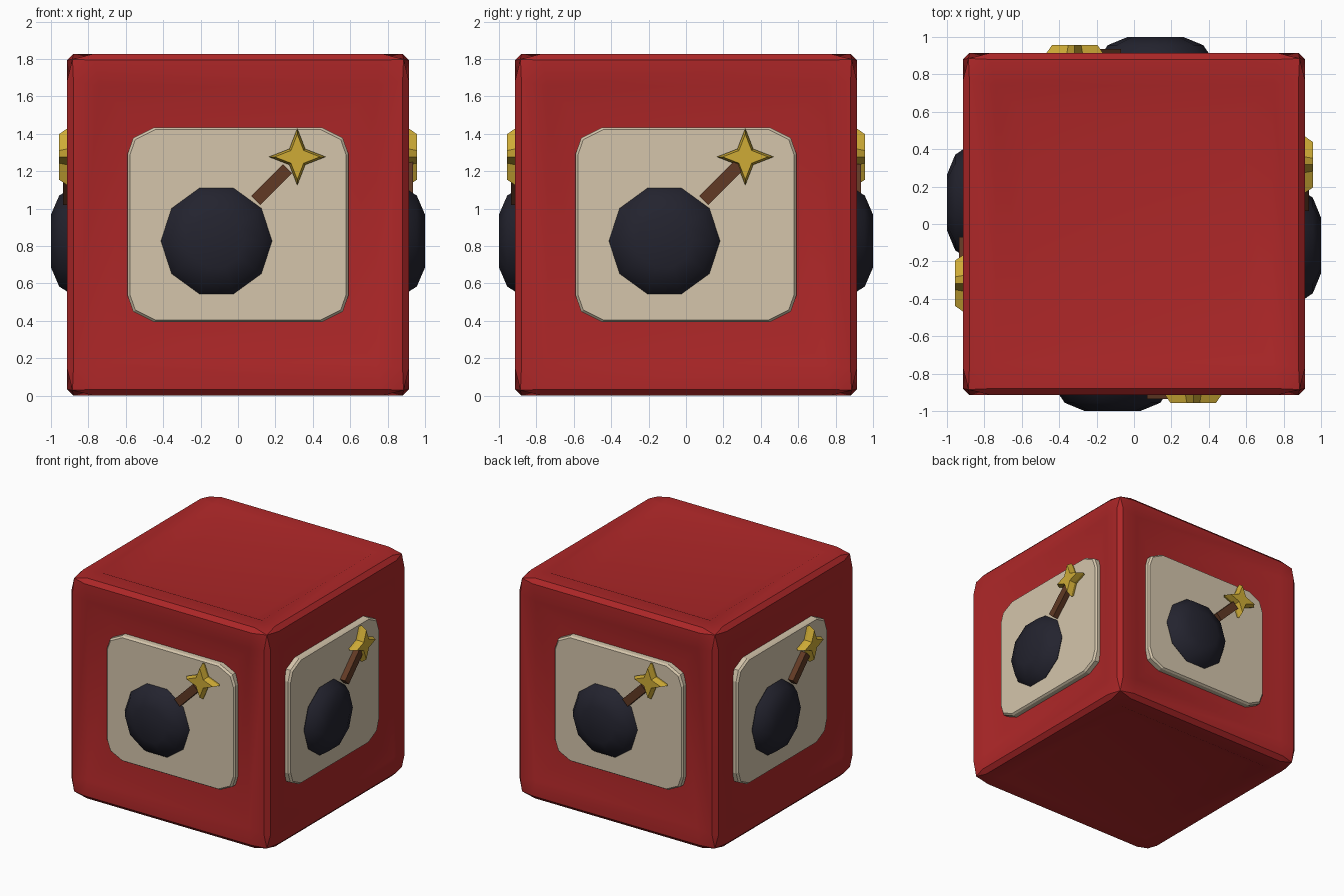
import bpy, bmesh
from math import sin, cos, pi, radians
from mathutils import Matrix, Vector

if "Cube" in bpy.data.objects:
    bpy.data.objects.remove(bpy.data.objects["Cube"], do_unlink=True)

MID = 0.914          # half the box size, also the height of its centre


def material(name, rgb):
    m = bpy.data.materials.new(name)
    m.use_nodes = True
    m.diffuse_color = (*rgb, 1)
    m.node_tree.nodes["Principled BSDF"].inputs["Base Color"].default_value = (*rgb, 1)
    return m


red = material("red", (0.42, 0.02, 0.021))
cream = material("cream", (0.66, 0.56, 0.41))
navy = material("dark navy", (0.017, 0.017, 0.028))
brown = material("brown", (0.12, 0.042, 0.018))
gold = material("gold", (0.62, 0.41, 0.037))


def finish(name, bm, mat, smooth=None):
    bmesh.ops.remove_doubles(bm, verts=bm.verts, dist=0.0005)
    bmesh.ops.recalc_face_normals(bm, faces=bm.faces)
    mesh = bpy.data.meshes.new(name)
    bm.to_mesh(mesh)
    bm.free()
    mesh.materials.append(mat)
    ob = bpy.data.objects.new(name, mesh)
    bpy.context.collection.objects.link(ob)
    ob.location.z = MID
    if smooth:
        bpy.ops.object.select_all(action='DESELECT')
        ob.select_set(True)
        bpy.context.view_layer.objects.active = ob
        bpy.ops.object.shade_smooth_by_angle(angle=radians(smooth))
    return ob


# Box: worn corners, chamfered edges, shallow recess in all six faces
EDGE, END, CORNER = 0.88, 0.77, 0.885
RIM, PANEL, DEPTH = 0.74, 0.57, 0.08


def build_box():
    bm = bmesh.new()

    def face(points):
        bm.faces.new([bm.verts.new(p) for p in points])

    def place(axis, n, u, v):
        p = [0, 0, 0]
        p[axis], p[(axis + 1) % 3], p[(axis + 2) % 3] = n, u, v
        return Vector(p)

    for axis in range(3):
        for side in (-1, 1):
            out = MID * side
            corners = [(-1, -1), (1, -1), (1, 1), (-1, 1)]
            for i, (u, v) in enumerate(corners):
                u2, v2 = corners[(i + 1) % 4]
                along_u = v == v2
                near, far = [place(axis, out, a * (END if along_u else EDGE),
                                   b * (EDGE if along_u else END))
                             for a, b in ((u, v), (u2, v2))]
                rim = [place(axis, out, a * RIM, b * RIM) for a, b in ((u, v), (u2, v2))]
                low = [place(axis, out - DEPTH * side, a * PANEL, b * PANEL)
                       for a, b in ((u, v), (u2, v2))]
                face([near, far, rim[1], rim[0]])
                face([rim[0], rim[1], low[1], low[0]])
                # Worn corner of this face
                tip = place(axis, CORNER * side, u * CORNER, v * CORNER)
                face([tip, place(axis, out, u * END, v * EDGE), rim[0],
                      place(axis, out, u * EDGE, v * END)])
            face([place(axis, out - DEPTH * side, u * PANEL, v * PANEL) for u, v in corners])
        # Chamfers running along this axis
        for s in (-1, 1):
            for t in (-1, 1):
                a = [place(axis, k * END, s * MID, t * EDGE) for k in (-1, 1)]
                b = [place(axis, k * END, s * EDGE, t * MID) for k in (-1, 1)]
                tip = [place(axis, k * CORNER, s * CORNER, t * CORNER) for k in (-1, 1)]
                face([a[0], a[1], b[1], b[0]])
                for k in (0, 1):
                    face([tip[k], a[k], b[k]])
    ob = finish("box", bm, red, 35)
    mod = ob.modifiers.new("weighted normals", 'WEIGHTED_NORMAL')
    mod.keep_sharp = True


# Parts on the sides: an outline in x and z, stacked outward in scaled steps
def loft(name, outline, steps, mat, turn, centre=(0, 0), smooth=None):
    bm = bmesh.new()
    rings = [[bm.verts.new((centre[0] + x * s, -d, centre[1] + z * s)) for x, z in outline]
             for s, d in steps]
    n = len(outline)
    for low, high in zip(rings, rings[1:]):
        for i in range(n):
            bm.faces.new([low[i], low[(i + 1) % n], high[(i + 1) % n], high[i]])
    bm.faces.new(rings[0])
    bm.faces.new(rings[-1])
    bm.transform(Matrix.Rotation(turn, 4, 'Z'))
    finish(name, bm, mat, smooth)


def ring(count, radii):
    return [(radii[i % len(radii)] * cos(2 * pi * i / count),
             radii[i % len(radii)] * sin(2 * pi * i / count)) for i in range(count)]


def plate_outline():
    points = []
    for sx, sz in ((1, 1), (-1, 1), (-1, -1), (1, -1)):
        corner = [(0.59, 0.38), (0.56, 0.465), (0.45, 0.52)]
        points += [(sx * x, sz * z) for x, z in corner[::sx * sz]]
    return points


def fuse_outline(length, half=0.034):
    d = Vector((1, 1)).normalized()
    w = Vector((-d.y, d.x)) * half
    return [tuple(p) for p in (w, -w, d * length - w, d * length + w)]


build_box()
for i, side in enumerate(("front", "left", "back", "right")):
    turn = i * pi / 2
    loft(side + "_plate", plate_outline(), [(1, 0.81), (1, 0.873), (0.98, 0.888)], cream, turn)
    loft(side + "_bomb", ring(10, [0.297]),
         [(0.9, 0.86), (1, 0.895), (0.86, 0.956), (0.5, 1.0)], navy, turn, (-0.115, -0.087), 35)
    loft(side + "_fuse", fuse_outline(0.3 if side == "left" else 0.24),
         [(1, 0.87), (1, 0.935)], brown, turn, (0.094, 0.13))
    loft(side + "_spark", ring(8, [0.152, 0.06]),
         [(0.8, 0.87), (1, 0.912), (0.8, 0.957)], gold, turn, (0.317, 0.363))
